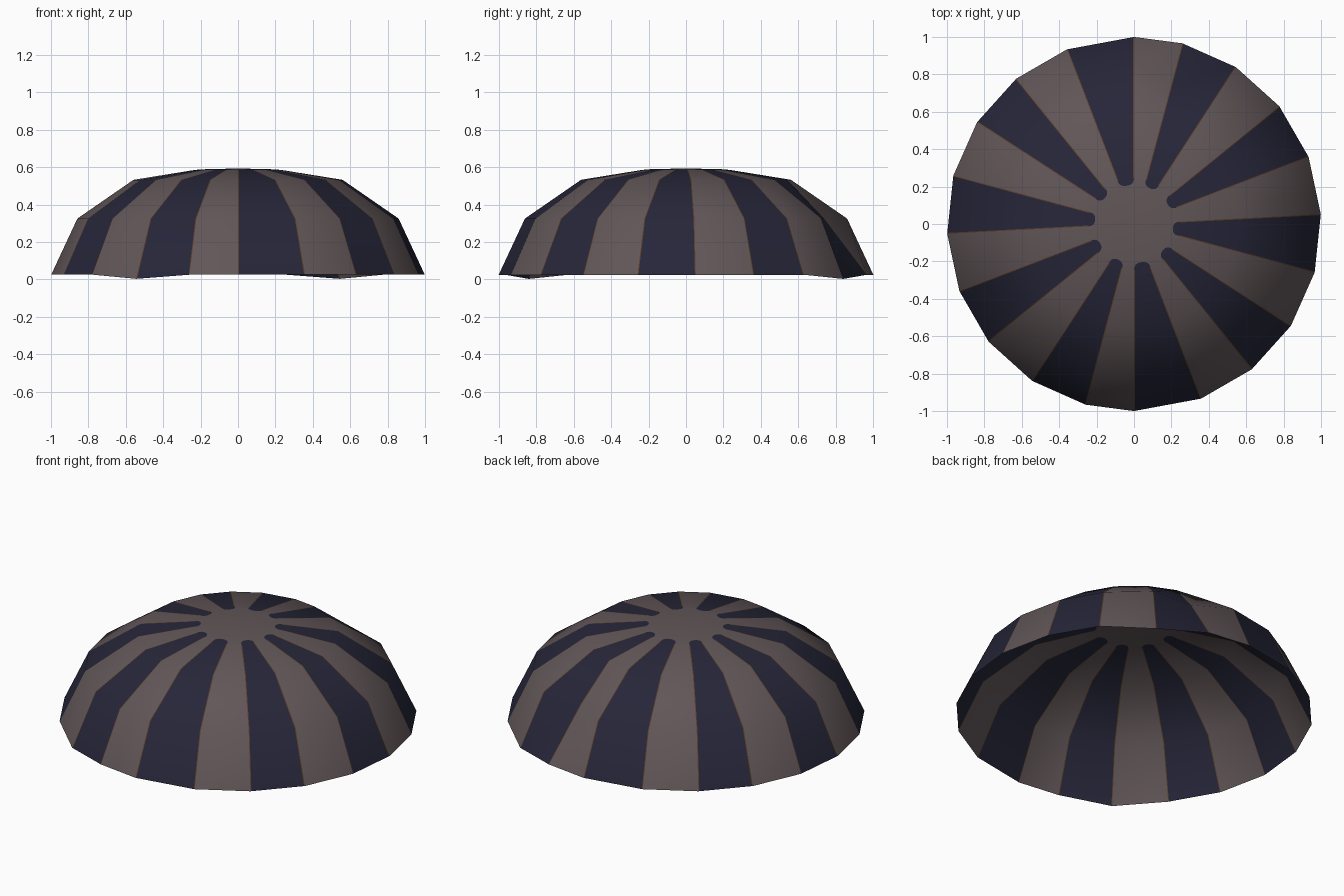
import bpy, bmesh, math
from mathutils import Vector

if "Cube" in bpy.data.objects:
    bpy.data.objects.remove(bpy.data.objects["Cube"])


def material(name, rgb):
    m = bpy.data.materials.new(name)
    m.diffuse_color = (*rgb, 1.0)
    m.use_nodes = True
    m.node_tree.nodes["Principled BSDF"].inputs["Base Color"].default_value = m.diffuse_color
    return m


PALE, NAVY, TRIM = 0, 1, 2
mats = [material("pale_taupe", (0.12, 0.093, 0.098)),
        material("dark_navy", (0.019, 0.019, 0.041)),
        material("brown_trim", (0.11, 0.05, 0.02))]

# Rim angles: 18 degree steps with one odd pair, repeated at half a turn
half = [90, 111, 129, 147, 165, 183, 201, 219, 237, 255]
angles = half + [a + 180 for a in half]
N = len(angles)

# Dome profile (radius, height) from rim to cap
profile = [(1.0, 0.025), (0.86, 0.325), (0.56, 0.532), (0.245, 0.583), (0.205, 0.588)]
APEX = Vector((0, 0, 0.593))
TIP = 3           # band holding the rounded stripe tips
TRIM_W = 0.005


def point(ring, k):
    a = angles[k % N] % 360
    r, z = profile[ring]
    if ring == 0 and a in (57, 237):      # two drooping rim corners
        z = 0.003
    if ring == 1 and a == 75:             # dent in the shell
        r, z = 0.76, 0.33
    return Vector((r * math.cos(math.radians(a)), r * math.sin(math.radians(a)), z))


bm = bmesh.new()


def face(pts, mat):
    f = bm.faces.new([bm.verts.new(p) for p in pts])
    f.material_index = mat
    f.smooth = True


def splits(p, q):
    # navy panel with a narrow trim along both sides
    u = TRIM_W / (q - p).length
    return [p, p.lerp(q, u), p.lerp(q, 1 - u), q]


for k in range(N):
    navy = k % 2 == 0
    # Shell bands below the stripe tips
    for i in range(TIP):
        a, b = point(i, k), point(i, k + 1)
        d, c = point(i + 1, k), point(i + 1, k + 1)
        if navy:
            lo, hi = splits(a, b), splits(d, c)
            for j, m in enumerate((TRIM, NAVY, TRIM)):
                face([lo[j], lo[j + 1], hi[j + 1], hi[j]], m)
        else:
            face([a, b, c, d], PALE)
    # Tip band: rounded navy end against the pale cap
    a, b = point(TIP, k), point(TIP, k + 1)
    d, c = point(TIP + 1, k), point(TIP + 1, k + 1)
    if navy:
        lo = splits(a, b)
        arc = []
        for s in range(1, 8):
            t = math.pi * s / 8
            x = math.copysign(abs(math.cos(t)) ** 0.8, math.cos(t))
            u, v = 0.5 + 0.5 * x, 0.85 * math.sin(t) ** 0.8
            arc.append(a.lerp(b, u).lerp(d.lerp(c, u), v))
        face(lo + arc, NAVY)
        face([a] + arc[::-1] + [b, c, d], PALE)
    else:
        face([a, b, c, d], PALE)
    # Cap
    face([d, c, APEX], PALE)

bmesh.ops.remove_doubles(bm, verts=bm.verts, dist=0.0003)
bmesh.ops.recalc_face_normals(bm, faces=bm.faces)
if sum(f.normal.z for f in bm.faces) < 0:
    bmesh.ops.reverse_faces(bm, faces=bm.faces)

mesh = bpy.data.meshes.new("striped_dome")
bm.to_mesh(mesh)
bm.free()
for m in mats:
    mesh.materials.append(m)
dome = bpy.data.objects.new("striped_dome", mesh)
bpy.context.collection.objects.link(dome)

bpy.context.view_layer.objects.active = dome
dome.select_set(True)
bpy.ops.object.shade_smooth_by_angle(angle=math.radians(50))
